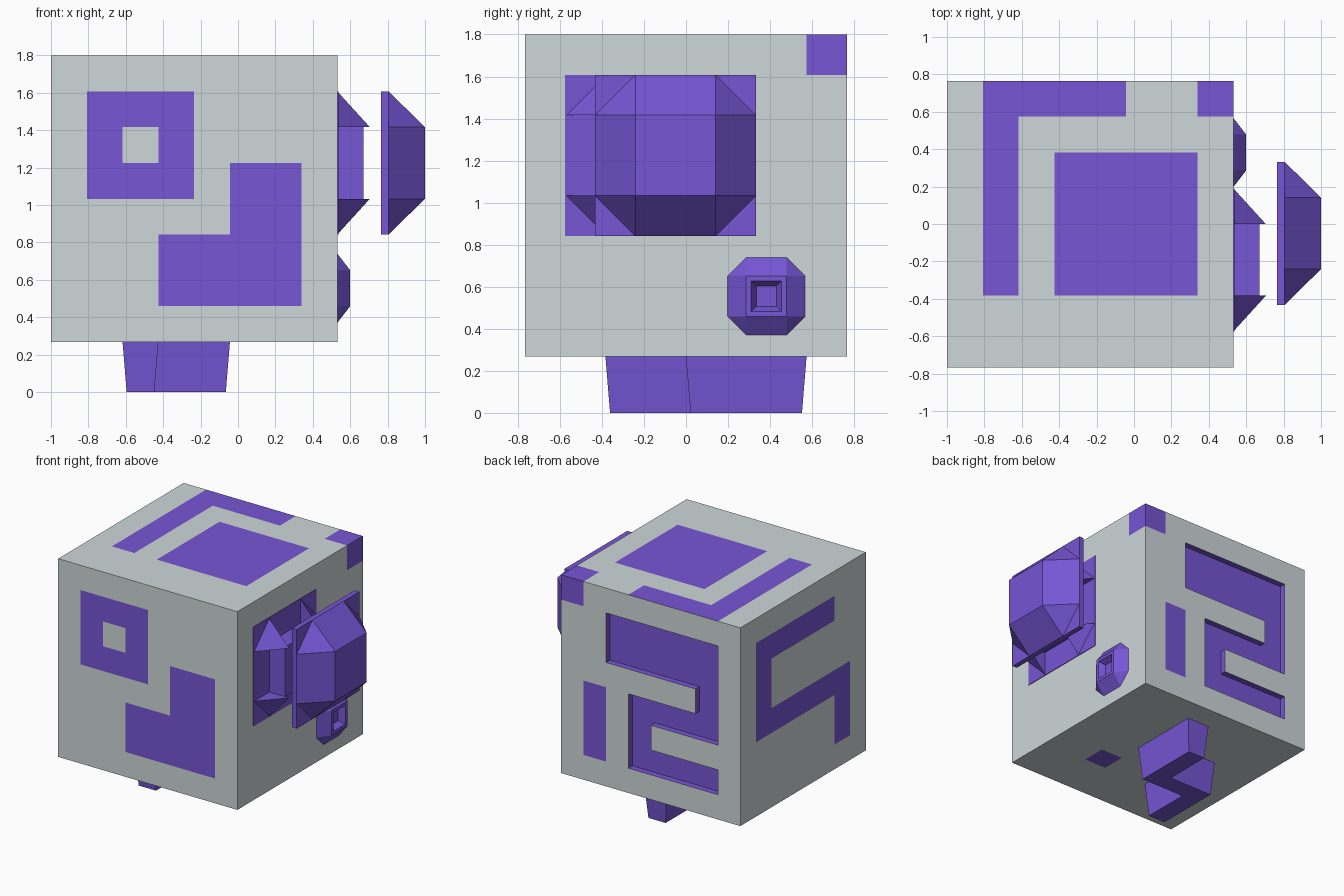
import bpy, bmesh
from mathutils import Vector

if "Cube" in bpy.data.objects:
    bpy.data.objects.remove(bpy.data.objects["Cube"])

C = 1.531 / 8                      # cell size of the 8 x 8 pattern on each side
OX, OY, OZ = -1.0, -0.766, 0.268   # low corner of the cube


def material(name, rgb):
    m = bpy.data.materials.new(name)
    m.diffuse_color = (*rgb, 1)
    m.use_nodes = True
    m.node_tree.nodes["Principled BSDF"].inputs["Base Color"].default_value = m.diffuse_color
    return m


GREY = material("pale_grey", (0.62, 0.68, 0.69))
PURPLE = material("purple", (0.18, 0.092, 0.66))


def finish(name, bm, mats):
    bmesh.ops.recalc_face_normals(bm, faces=bm.faces[:])
    me = bpy.data.meshes.new(name)
    bm.to_mesh(me)
    bm.free()
    for m in mats:
        me.materials.append(m)
    ob = bpy.data.objects.new(name, me)
    bpy.context.collection.objects.link(ob)
    return ob


# Patterns: '#' is painted, 'o' is painted and sunk; rows run from high to low
E = "........"
PATTERN = {
    "front": [E, ".###....", ".#.#....", ".###.##.", ".....##.", "...####.", "...####.", E],
    "back": [".......#", ".ooooo..", ".ooooo..", ".o......", ".oooo.#.", "....o.#.", ".oooo.#.", E],
    "left": [E, "..#####.", "......#.", "......#.", ".######.", ".#......", ".#......", E],
    "right": [".......#", E, E, E, E, E, E, E],
    "top": [".####..#", ".#......", ".#.####.", ".#.####.", ".#.####.", ".#.####.", E, E],
    "bottom": [E, E, E, E, E, ".....#..", E, E],
}


def cell_mark(face):
    c, n = face.calc_center_median(), face.normal
    i, j, k = int((c.x - OX) / C), int((c.y - OY) / C), int((c.z - OZ) / C)
    if abs(n.z) > 0.5:
        return PATTERN["top" if n.z > 0 else "bottom"][7 - j][i]
    if abs(n.y) > 0.5:
        return PATTERN["back" if n.y > 0 else "front"][7 - k][i]
    return PATTERN["right" if n.x > 0 else "left"][7 - k][j]


# Cube body with painted cells and a sunk channel on the back
bm = bmesh.new()
bmesh.ops.create_cube(bm, size=8 * C)
bmesh.ops.translate(bm, verts=bm.verts[:], vec=(OX + 4 * C, OY + 4 * C, OZ + 4 * C))
bmesh.ops.subdivide_edges(bm, edges=bm.edges[:], cuts=7, use_grid_fill=True)
bm.normal_update()
sunk = []
for f in bm.faces:
    mark = cell_mark(f)
    f.material_index = int(mark != ".")
    if mark == "o":
        sunk.append(f)
before = set(bm.faces)
geo = bmesh.ops.extrude_face_region(bm, geom=sunk)["geom"]
moved = [g for g in geo if isinstance(g, bmesh.types.BMVert)]
bmesh.ops.translate(bm, verts=moved, vec=(0, -0.048, 0))
for f in bm.faces:
    if f not in before:
        f.material_index = 1
bmesh.ops.delete(bm, geom=[f for f in sunk if f.is_valid], context="FACES")
finish("cube_body", bm, [GREY, PURPLE])


# Lofted solid from a list of rings with equal point counts
def loft(name, rings):
    bm = bmesh.new()
    rows = [[bm.verts.new(p) for p in r] for r in rings]
    n = len(rows[0])
    for a, b in zip(rows, rows[1:]):
        for i in range(n):
            bm.faces.new((a[i], a[(i + 1) % n], b[(i + 1) % n], b[i]))
    bm.faces.new(rows[0][::-1])
    bm.faces.new(rows[-1])
    bmesh.ops.remove_doubles(bm, verts=bm.verts[:], dist=1e-5)
    return finish(name, bm, [PURPLE])


def square(x, y, z, r):
    return [(x, y + a * r, z + b * r) for a, b in ((-1, -1), (1, -1), (1, 1), (-1, 1))]


OCT = [(-1, -2), (1, -2), (2, -1), (2, 1), (1, 2), (-1, 2), (-2, 1), (-2, -1)]


def octagon(x, y, z, u):
    return [(x, y + a * u, z + b * u) for a, b in OCT]


def doubled_square(x, y, z, u):
    return [(x, y + max(-1, min(1, a)) * u, z + max(-1, min(1, b)) * u) for a, b in OCT]


# Floating shield: square slab with an eight-sided cap that ends in a square
SY, SZ = -0.05, OZ + 5 * C
loft("shield_slab", [square(0.765, SY, SZ, 2 * C), square(0.805, SY, SZ, 2 * C)])
loft("shield_cap", [octagon(0.805, SY, SZ, C), doubled_square(1.0, SY, SZ, C)])

# Mount on the side wall: thin plate, central block and four corner spikes
WALL = OX + 8 * C
MY = OY + 3 * C
loft("mount_plate", [square(WALL - 0.01, MY, SZ, 2 * C), square(WALL + 0.005, MY, SZ, 2 * C)])
loft("mount_block", [square(WALL - 0.01, MY, SZ, C), square(0.67, MY, SZ, C)])
bm = bmesh.new()
for a in (-1, 1):
    for b in (-1, 1):
        pts = [(WALL, MY + a * C, SZ + b * C), (WALL, MY + 2 * a * C, SZ + b * C),
               (WALL, MY + a * C, SZ + 2 * b * C), (0.705, MY + a * C, SZ + b * C)]
        v = [bm.verts.new(p) for p in pts]
        for t in ((0, 1, 2), (0, 1, 3), (1, 2, 3), (0, 2, 3)):
            bm.faces.new([v[i] for i in t])
finish("mount_spikes", bm, [PURPLE])

# Knob with a tapered socket
KY, KZ = OY + 6 * C, OZ + 1.5 * C
ring = lambda x, u: doubled_square(x, KY, KZ, u)
loft("knob", [octagon(WALL - 0.005, KY, KZ, C / 2), ring(0.6, C / 2), ring(0.6, 0.072), ring(0.555, 0.048)])

# Zigzag foot, tapering downward
path = [(2, 2), (3, 2), (3, 4), (5, 4), (5, 7), (4, 7), (4, 5), (2, 5)]
top, low = [], []
for i, p in enumerate(path):
    p = Vector(p)
    d1 = (p - Vector(path[i - 1])).normalized()
    d2 = (Vector(path[(i + 1) % len(path)]) - p).normalized()
    q = Vector((OX + p.x * C, OY + p.y * C))
    r = q - 0.022 * Vector((d1.y + d2.y, -d1.x - d2.x))
    top.append((q.x, q.y, OZ))
    low.append((r.x, r.y, 0))
loft("foot", [low, top])
